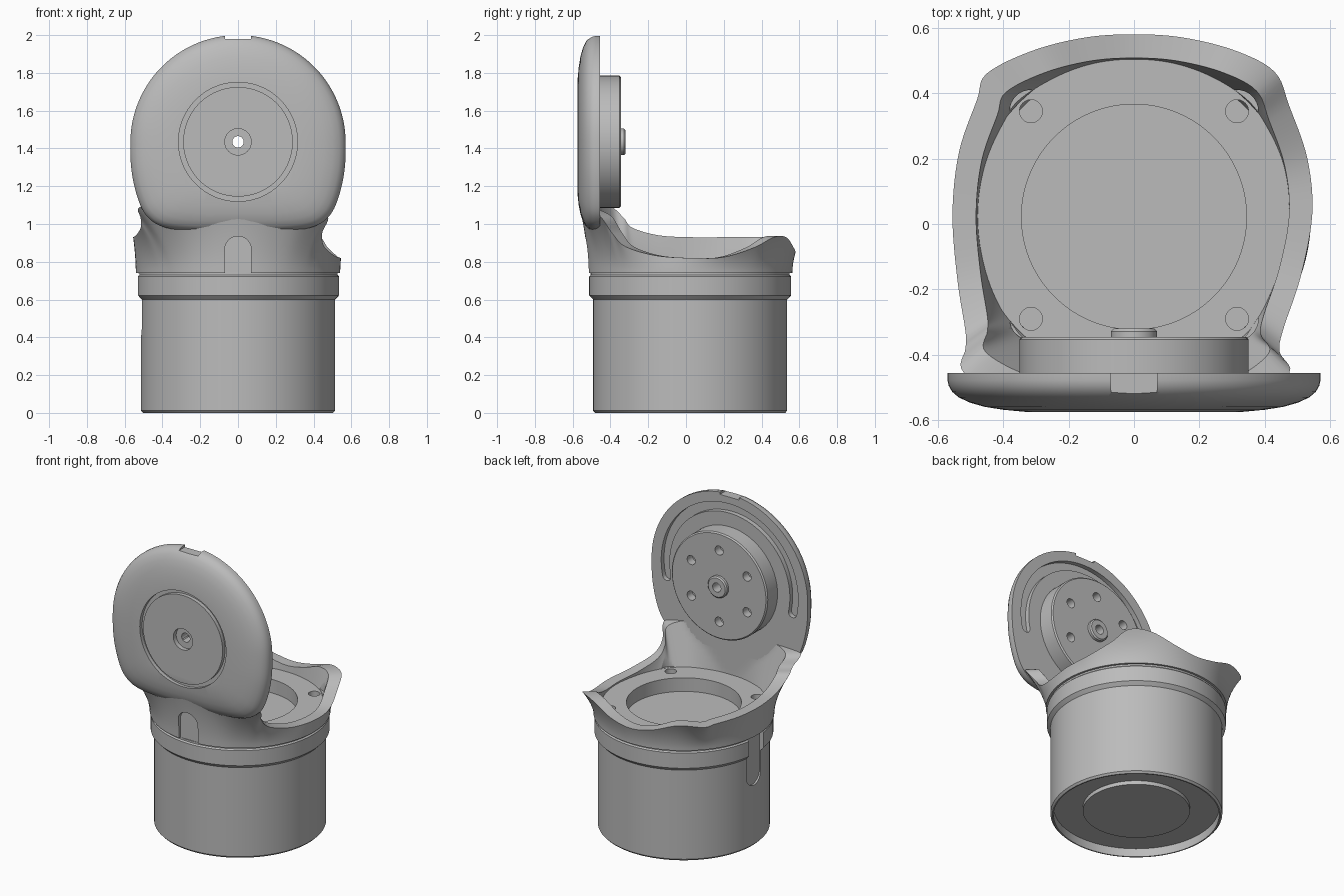
import bpy, bmesh, math
from math import sin, cos, pi, radians
from mathutils import Vector

if "Cube" in bpy.data.objects:
    bpy.data.objects.remove(bpy.data.objects["Cube"])

CY = 0.022          # y of the vertical axis of the base
LZ = 1.435          # height of the lid axis

grey = bpy.data.materials.new("mid grey")
grey.diffuse_color = (0.5, 0.5, 0.5, 1)
grey.use_nodes = True
grey.node_tree.nodes["Principled BSDF"].inputs["Base Color"].default_value = grey.diffuse_color


def make(name, rings, wrap=False, caps=False):
    """Skin a list of equal-length closed rings into one solid."""
    bm = bmesh.new()
    rows = [[bm.verts.new(p) for p in r] for r in rings]
    n = len(rows[0])
    for a in range(len(rows) if wrap else len(rows) - 1):
        lo, hi = rows[a], rows[(a + 1) % len(rows)]
        for i in range(n):
            j = (i + 1) % n
            bm.faces.new((lo[i], lo[j], hi[j], hi[i]))
    if caps:
        bm.faces.new(rows[0])
        bm.faces.new(rows[-1])
    bmesh.ops.remove_doubles(bm, verts=bm.verts, dist=1e-5)
    bmesh.ops.recalc_face_normals(bm, faces=bm.faces)
    me = bpy.data.meshes.new(name)
    bm.to_mesh(me)
    bm.free()
    ob = bpy.data.objects.new(name, me)
    bpy.context.collection.objects.link(ob)
    me.materials.append(grey)
    return ob


def lathe(name, profile, axis="z", centre=(0, 0), n=96, wrap=False):
    """Revolve (radius, height) points round a z or y axis."""
    a, b = centre
    rings = []
    for r, h in profile:
        ring = [(r * cos(2 * pi * i / n), r * sin(2 * pi * i / n)) for i in range(n)]
        rings.append([(a + u, b + v, h) if axis == "z" else (a + u, h, b + v) for u, v in ring])
    return make(name, rings, wrap)


def rod(r, h0, h1, axis, centre, n=32):
    return lathe("cutter", [(0, h0), (r, h0), (r, h1), (0, h1)], axis, centre, n)


def prism(pts, d0, d1, axis="y"):
    """Extrude a 2D outline along y (points x,z) or x (points y,z)."""
    put = (lambda u, v, d: (u, d, v)) if axis == "y" else (lambda u, v, d: (d, u, v))
    return make("cutter", [[put(u, v, d) for u, v in pts] for d in (d0, d1)], caps=True)


def cut(ob, cutters):
    bpy.context.view_layer.objects.active = ob
    for c in cutters:
        c.hide_render = True
        m = ob.modifiers.new("cut", "BOOLEAN")
        m.operation, m.solver, m.object = "DIFFERENCE", "EXACT", c
        bpy.ops.object.modifier_apply(modifier=m.name)
        bpy.data.objects.remove(c)


def spline(pts, k):
    """Closed smooth curve through points of any dimension."""
    out, n = [], len(pts)
    for i in range(n):
        p0, p1, p2, p3 = (Vector(pts[(i + j) % n]) for j in (-1, 0, 1, 2))
        for s in range(k):
            t = s / k
            out.append(0.5 * (2 * p1 + (p2 - p0) * t + (2 * p0 - 5 * p1 + 4 * p2 - p3) * t * t
                              + (3 * p1 - p0 - 3 * p2 + p3) * t ** 3))
    return out


def arc(cx, cy, r, a0, a1, n=16):
    return [(cx + r * cos(radians(a0 + (a1 - a0) * i / n)),
             cy + r * sin(radians(a0 + (a1 - a0) * i / n))) for i in range(n + 1)]


# Base: drum, collar, hollow underside and recessed deck
base = lathe("base_drum", [
    (0, .03), (.32, .03), (.32, .055), (.495, .055), (.495, 0), (.503, 0), (.514, .012),
    (.514, .6), (.52, .606), (.535, .622), (.535, .722), (.527, .73), (.527, .742), (.495, .742),
    (.495, .81), (.344, .81), (.344, .72), (0, .72)], centre=(0, CY), n=128)
bolts = [(x, y) for x in (-.315, .315) for y in (-.29, .345)]
cut(base, [rod(.035, .75, .9, "z", b) for b in bolts]
    + [prism(arc(CY, .475, .075, 180, 360) + [(CY + .075, .737), (CY - .075, .737)],
             -.7, -.5, "x")])

# Saddle wall: flares from a circle up to a wavy rim (angle from front, x, y, z)
right = [(0, 0, -.565, 1.1), (20, .2, -.56, 1.1), (31, .36, -.54, 1.08), (40, .475, -.455, 1.04),
         (47, .445, -.39, .95), (55, .457, -.32, .88), (70, .51, -.16, .833), (90, .545, .03, .82),
         (110, .53, .2, .825), (125, .475, .36, .875), (135, .43, .465, .93),
         (149, .31, .53, .93), (165, .15, .57, .875), (180, 0, .58, .85)]
left = [(165, .15, .57, .875), (149, .31, .53, .93), (135, .45, .46, .93), (125, .48, .38, .93),
        (110, .535, .22, .93), (90, .555, .03, .93), (70, .54, -.17, .94), (55, .515, -.33, .98),
        (47, .515, -.38, 1.03), (40, .52, -.455, 1.09), (31, .36, -.54, 1.1), (20, .2, -.56, 1.1)]
ctrl = [(sin(radians(a)), -cos(radians(a)), x, y, z) for a, x, y, z in right]
ctrl += [(-sin(radians(a)), -cos(radians(a)), -x, y, z) for a, x, y, z in left]
cols = spline(ctrl, 6)


def wall_ring(t, inner):
    ring = []
    for bx, by, x, y, z in cols:
        d = math.hypot(bx, by)
        r = .475 if inner else .541
        x0, y0 = bx / d * r, CY + by / d * r
        if inner:
            x, y = x * .87, CY + (y - CY) * .87
        e = t if inner else t ** 1.8
        px, py = x0 + (x - x0) * e, y0 + (y - y0) * e
        ring.append((px, max(py, -.457) if inner else py, .741 + (z - .741) * t))
    return ring


steps = [i / 10 for i in range(11)]
wall = make("saddle_wall", [wall_ring(t, False) for t in steps]
            + [wall_ring(t, True) for t in reversed(steps)], wrap=True)
cut(wall, [prism([(-.07, .7), (.07, .7)] + arc(0, .865, .07, 0, 180), -.7, -.5)]
    + [rod(.065, .811, .95, "z", b) for b in bolts])

# Lid: upright domed plate with a round top and a narrowing neck
low = [(.562, 1.27), (.525, 1.12), (.472, 1.03), (.38, .98), (.2, .96)]
outline = spline(arc(0, 1.43, .57, 180, 0, 14) + low + [(0, .96)]
                 + [(-x, z) for x, z in reversed(low)], 6)
lens = [(1, -.455), (1, -.478), (.993, -.495), (.975, -.513), (.94, -.53), (.88, -.546),
        (.8, -.559), (.7, -.568), (.57, -.575)]
lid = make("lid_plate", [[(x * s, y, 1.43 + (z - 1.43) * s) for x, z in outline]
                         for s, y in lens], caps=True)
ring = lathe("cutter", [(.29, -.6), (.315, -.6), (.315, -.55), (.29, -.55)], "y", (0, LZ), wrap=True)
ra, rb = .44, .5
rm, rc = (ra + rb) / 2, (rb - ra) / 2
a0, a1 = -12, 192
end0 = (rm * cos(radians(a0)), LZ + rm * sin(radians(a0)))
end1 = (rm * cos(radians(a1)), LZ + rm * sin(radians(a1)))
track = (arc(0, LZ, rb, a0, a1, 48) + arc(*end1, rc, a1, a1 + 180, 8)[1:-1]
         + arc(0, LZ, ra, a1, a0, 48) + arc(*end0, rc, a0 + 180, a0 + 360, 8)[1:-1])
notch = [(-.07, 1.98), (.07, 1.98), (.07, 2.1), (-.07, 2.1)]
cut(lid, [ring, rod(.07, -.6, -.545, "y", (0, LZ)), rod(.03, -.7, -.3, "y", (0, LZ)),
          prism(track, -.485, -.4), prism(notch, -.7, -.4)])

# Round boss with hub on the back of the lid
boss = lathe("lid_boss", [
    (.03, -.465), (.35, -.465), (.35, -.353), (.342, -.345), (.07, -.345), (.07, -.328),
    (.062, -.32), (.03, -.32)], "y", (0, LZ), wrap=True)
cut(boss, [rod(.03, -.4, -.3, "y", (.235 * cos(radians(a)), LZ + .235 * sin(radians(a))))
           for a in range(30, 390, 60)])

# Smooth shading with crisp edges
for ob in (base, wall, lid, boss):
    bpy.ops.object.select_all(action="DESELECT")
    ob.select_set(True)
    bpy.context.view_layer.objects.active = ob
    bpy.ops.object.shade_smooth_by_angle(angle=radians(32))
